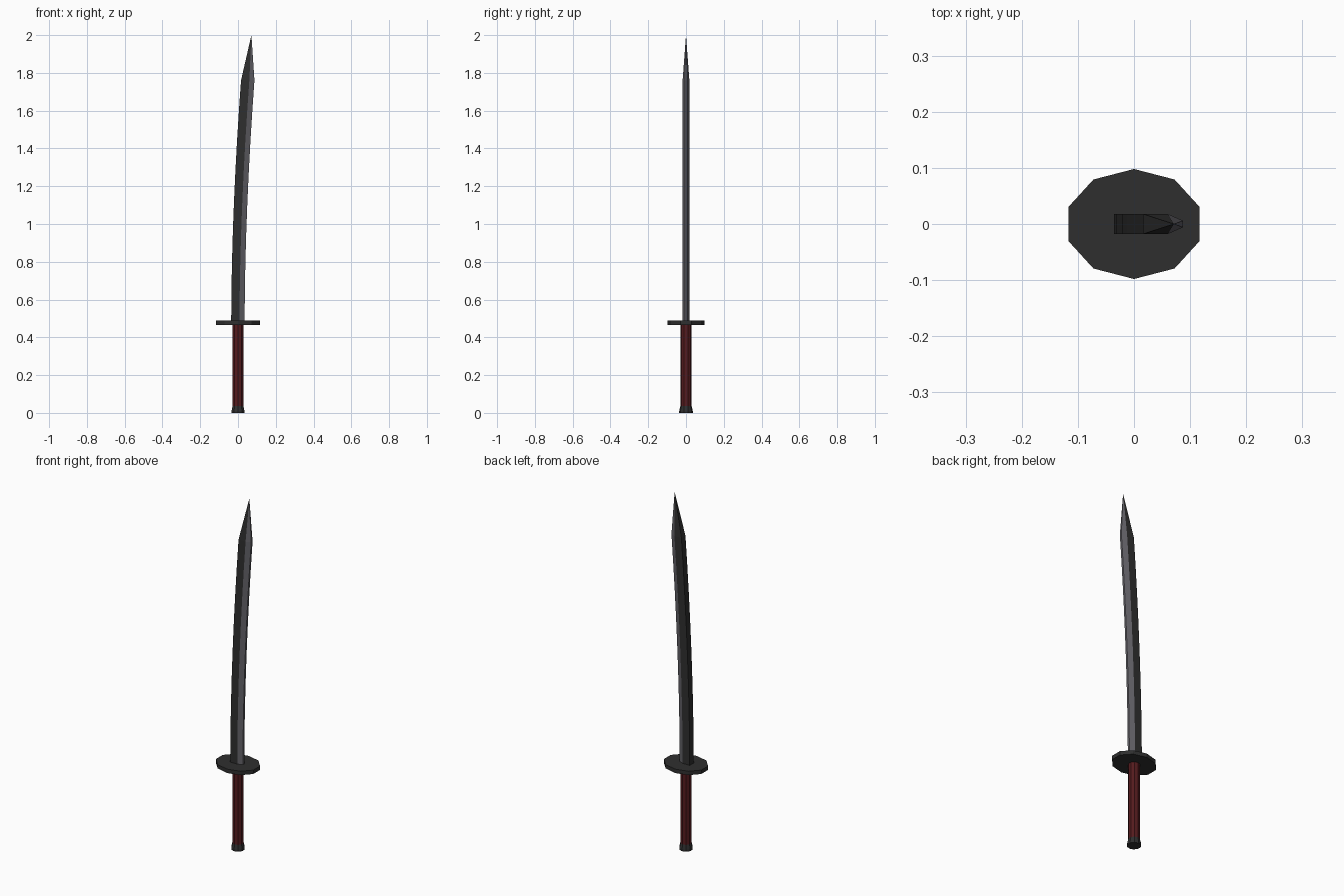
import bpy, bmesh, math

if "Cube" in bpy.data.objects:
    bpy.data.objects.remove(bpy.data.objects["Cube"])


def material(name, rgb):
    m = bpy.data.materials.new(name)
    m.diffuse_color = (*rgb, 1)
    m.use_nodes = True
    m.node_tree.nodes["Principled BSDF"].inputs["Base Color"].default_value = m.diffuse_color
    return m


dark = material("dark steel", (0.028, 0.028, 0.028))
edge = material("edge steel", (0.125, 0.122, 0.138))
red = material("dark red wrap", (0.09, 0.011, 0.013))


def finish(name, bm, mats):
    bmesh.ops.recalc_face_normals(bm, faces=bm.faces)
    me = bpy.data.meshes.new(name)
    bm.to_mesh(me)
    bm.free()
    for m in mats:
        me.materials.append(m)
    ob = bpy.data.objects.new(name, me)
    bpy.context.collection.objects.link(ob)
    return ob


def lathe(name, rings, mat, sides=10):
    """Ten-sided solid from rings of (x radius, y radius, z)."""
    bm = bmesh.new()
    loops = []
    for rx, ry, z in rings:
        angs = [math.pi / 2 + 2 * math.pi * i / sides for i in range(sides)]
        loops.append([bm.verts.new((rx * math.cos(a), ry * math.sin(a), z)) for a in angs])
    for a, b in zip(loops, loops[1:]):
        for i in range(sides):
            j = (i + 1) % sides
            bm.faces.new((a[i], a[j], b[j], b[i]))
    bm.faces.new(loops[0])
    bm.faces.new(loops[-1])
    return finish(name, bm, [mat])


# Hilt: flared pommel, wrapped grip, oval guard
lathe("pommel", [(0.036, 0.036, 0), (0.036, 0.036, 0.01), (0.030, 0.030, 0.036)], dark)
lathe("grip", [(0.030, 0.030, 0.034), (0.030, 0.030, 0.467)], red)
lathe("guard", [(0.123, 0.098, 0.466), (0.123, 0.098, 0.488)], dark)

# Blade: six-point section swept along a gentle curve, closing at the tip
bm = bmesh.new()
z0, z1, steps = 0.485, 1.76, 8
section = [(-0.036, -0.018), (0.008, -0.018), (0.035, -0.006),
           (0.035, 0.006), (0.008, 0.018), (-0.036, 0.018)]
loops = []
for s in range(steps + 1):
    t = s / steps
    shift = 0.052 * t ** 1.8
    loops.append([bm.verts.new((x + shift, y, z0 + (z1 - z0) * t)) for x, y in section])
tip = bm.verts.new((0.071, 0, 2.0))


def shade(face, i):
    face.material_index = 1 if i in (1, 2, 3) else 0  # sharpened side


for a, b in zip(loops, loops[1:]):
    for i in range(6):
        j = (i + 1) % 6
        shade(bm.faces.new((a[i], a[j], b[j], b[i])), i)
for i in range(6):
    shade(bm.faces.new((loops[-1][i], loops[-1][(i + 1) % 6], tip)), i)
bm.faces.new(loops[0])
finish("blade", bm, [dark, edge])
